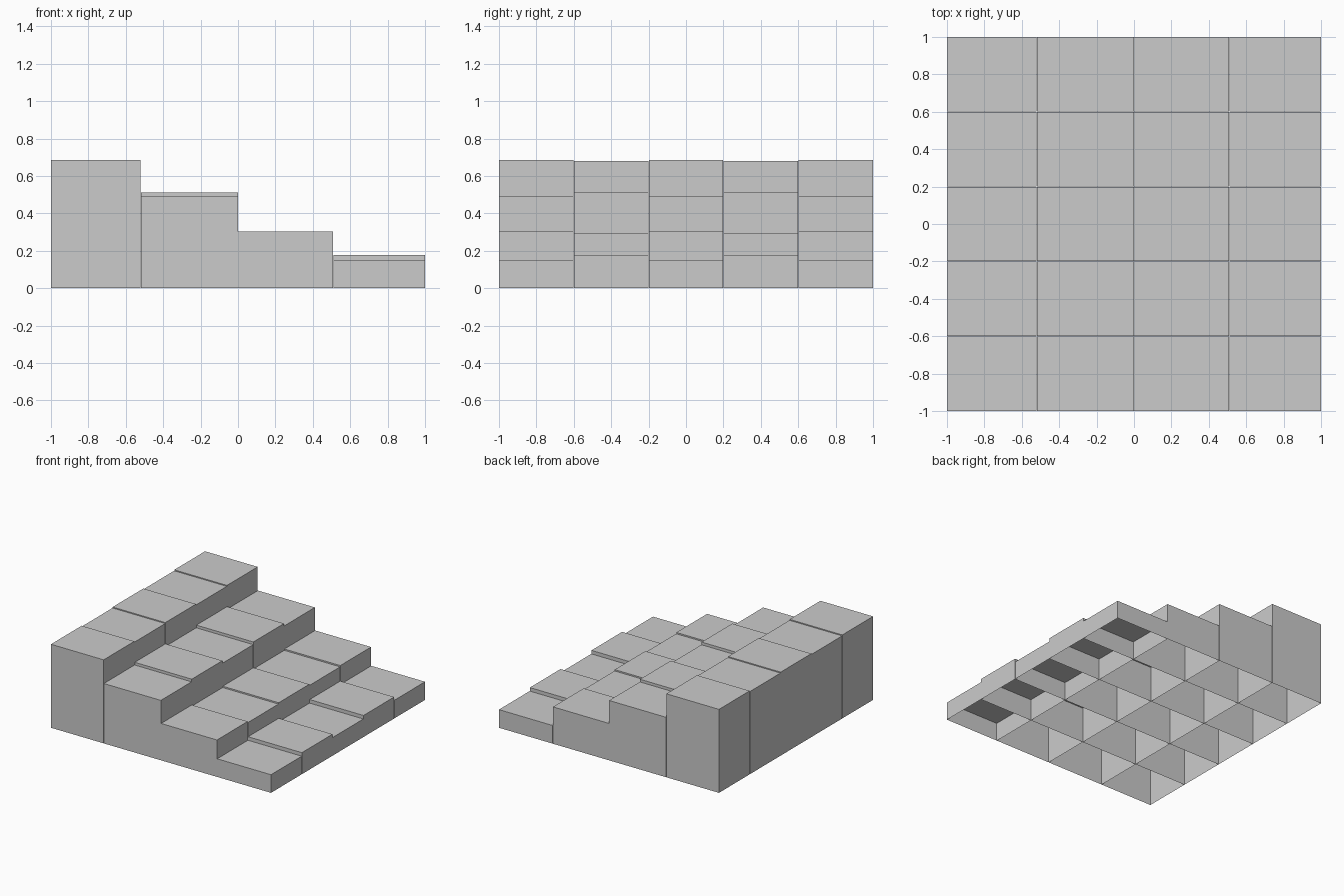
import bpy, bmesh

if "Cube" in bpy.data.objects:
    bpy.data.objects.remove(bpy.data.objects["Cube"])

# Column edges along x, and the two alternating block heights of each column
X_EDGES = [-1.0, -0.52, 0.0, 0.51, 1.0]
HEIGHTS = [(0.686, 0.679), (0.492, 0.513), (0.303, 0.293), (0.149, 0.177)]
ROWS = 5
SEAM = 0.0012  # hairline gap between neighbouring blocks


def open_block(name, x0, x1, y0, y1, height):
    """Hollow block: four walls and a tread, no underside."""
    bm = bmesh.new()
    bmesh.ops.create_cube(bm, size=1)
    for v in bm.verts:
        v.co.x = x1 if v.co.x > 0 else x0
        v.co.y = y1 if v.co.y > 0 else y0
        v.co.z = height if v.co.z > 0 else 0
    bm.normal_update()
    under = [f for f in bm.faces if f.normal.z < -0.5]
    bmesh.ops.delete(bm, geom=under, context='FACES_ONLY')
    mesh = bpy.data.meshes.new(name)
    bm.to_mesh(mesh)
    bm.free()
    bpy.context.collection.objects.link(bpy.data.objects.new(name, mesh))


def inset(a, b):
    """Pull inner edges in by the seam, keep the outer edges flush."""
    return (a if a <= -0.999 else a + SEAM), (b if b >= 0.999 else b - SEAM)


# Stepped grid of blocks, heights alternating along y
for c, pair in enumerate(HEIGHTS):
    x0, x1 = inset(X_EDGES[c], X_EDGES[c + 1])
    for r in range(ROWS):
        y0, y1 = inset(-1 + 2 * r / ROWS, -1 + 2 * (r + 1) / ROWS)
        open_block(f"step_{c + 1}_block_{r + 1}", x0, x1, y0, y1, pair[r % 2])
